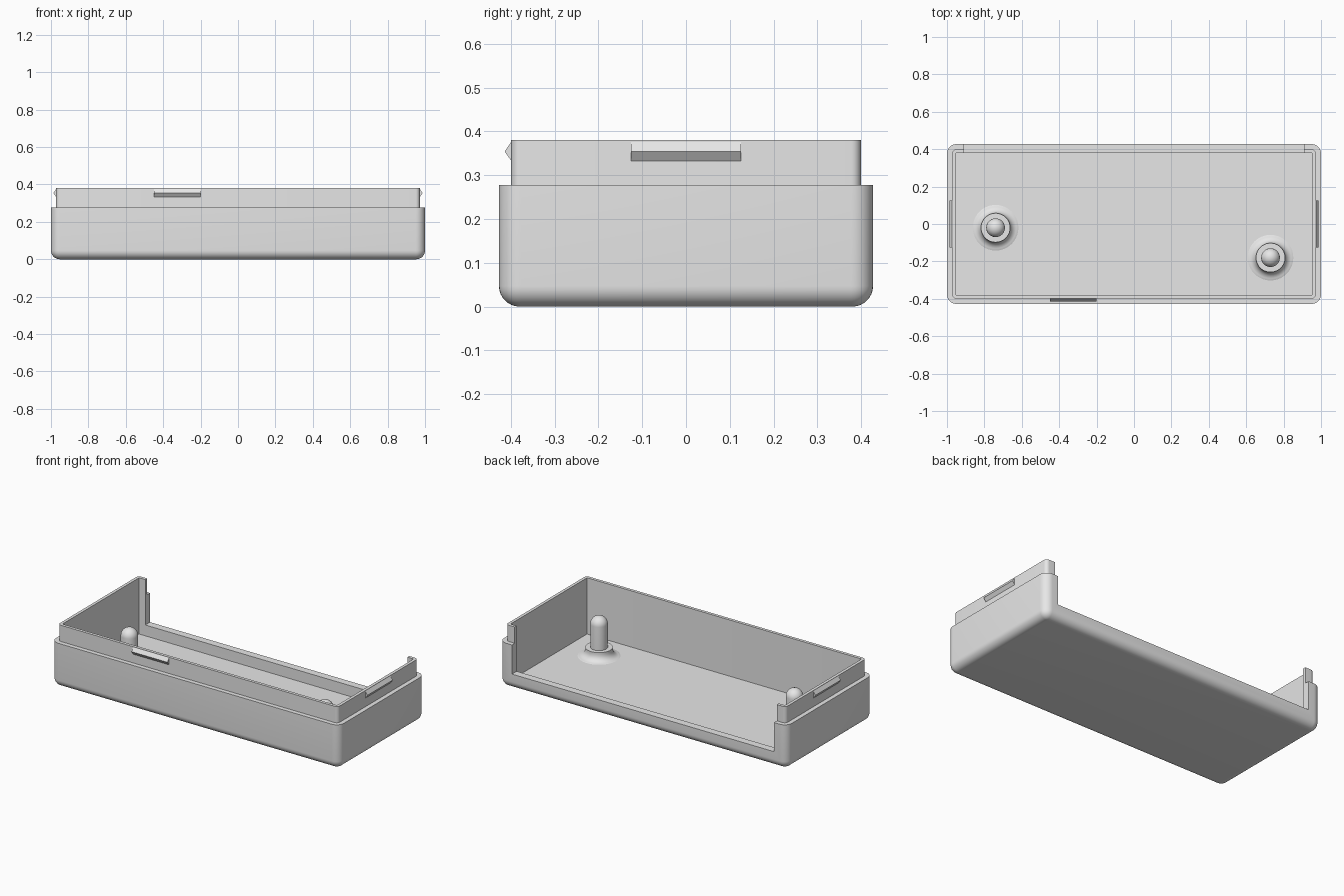
import bpy
import bmesh
from math import sin, cos, pi, radians

old = bpy.data.objects.get("Cube")
if old:
    bpy.data.objects.remove(old, do_unlink=True)

grey = bpy.data.materials.new("plain_grey")
grey.use_nodes = True
grey.diffuse_color = (0.8, 0.8, 0.8, 1)
grey.node_tree.nodes["Principled BSDF"].inputs["Base Color"].default_value = (0.8, 0.8, 0.8, 1)

HX, HY = 1.0, 0.427            # half size of the shell
RADIUS = 0.05                  # corner and bottom rounding
RIM, TOP = 0.278, 0.38         # shell rim and lip top
LIP, WALL = 0.028, 0.047       # insets of lip and inner wall
FLOOR = 0.027


def finish(name, bm, smooth=True):
    bmesh.ops.recalc_face_normals(bm, faces=bm.faces[:])
    mesh = bpy.data.meshes.new(name)
    bm.to_mesh(mesh)
    bm.free()
    mesh.materials.append(grey)
    obj = bpy.data.objects.new(name, mesh)
    bpy.context.collection.objects.link(obj)
    if smooth:
        smooth_object(obj)
    return obj


def activate(obj):
    bpy.ops.object.select_all(action='DESELECT')
    obj.select_set(True)
    bpy.context.view_layer.objects.active = obj


def smooth_object(obj):
    activate(obj)
    bpy.ops.object.shade_smooth_by_angle(angle=radians(30))


def rounded_ring(bm, inset, z, steps=8):
    """Rounded rectangle of vertices, inset from the shell outline."""
    r = max(RADIUS - inset, 0.003)
    ring = []
    for k, (sx, sy) in enumerate([(1, 1), (-1, 1), (-1, -1), (1, -1)]):
        for i in range(steps + 1):
            a = (k + i / steps) * pi / 2
            x = sx * (HX - inset - r) + r * cos(a)
            y = sy * (HY - inset - r) + r * sin(a)
            ring.append(bm.verts.new((x, y, z)))
    return ring


def loft(bm, rings):
    for low, high in zip(rings, rings[1:]):
        n = len(low)
        for i in range(n):
            j = (i + 1) % n
            bm.faces.new((low[i], low[j], high[j], high[i]))


# Tray: rounded bottom, shell, stepped lip, inner wall and floor
bm = bmesh.new()
fillet = 0.047
levels = []
for i in range(9):
    a = i / 8 * pi / 2
    levels.append((fillet * (1 - sin(a)), fillet * (1 - cos(a))))
levels += [(0, RIM), (LIP, RIM), (LIP, TOP), (WALL, TOP), (WALL, FLOOR)]
rings = [rounded_ring(bm, inset, z) for inset, z in levels]
loft(bm, rings)
bm.faces.new(rings[0])
bm.faces.new(rings[-1])
tray = finish("tray", bm, smooth=False)

# Wide opening in the back wall
bpy.ops.mesh.primitive_cube_add(size=1, location=(0, 0.445, 0.345))
cutter = bpy.context.object
cutter.name = "back_opening_cutter"
cutter.scale = (1.82, 0.15, 0.5)
cutter.hide_render = True
cut = tray.modifiers.new("back_opening", 'BOOLEAN')
cut.operation = 'DIFFERENCE'
cut.solver = 'EXACT'
cut.object = cutter
activate(tray)
bpy.ops.object.modifier_apply(modifier=cut.name)
bpy.data.objects.remove(cutter, do_unlink=True)
smooth_object(tray)


# Snap ridges: triangular bars on the lip
def snap_ridge(name, location, angle):
    bm = bmesh.new()
    ends = []
    for x in (-0.125, 0.125):
        ends.append([bm.verts.new((x, y, z)) for y, z in
                     ((0.002, 0.33), (-0.015, 0.354), (0.002, 0.379))])
    loft(bm, ends)
    for end in ends:
        bm.faces.new(end)
    ridge = finish(name, bm, smooth=False)
    ridge.location = location
    ridge.rotation_euler.z = angle


snap_ridge("front_snap_ridge", (-0.325, LIP - HY, 0), 0)
snap_ridge("left_snap_ridge", (HX - LIP, 0, 0), pi / 2)
snap_ridge("right_snap_ridge", (LIP - HX, 0, 0), -pi / 2)


# Locating pins: flared collar, shaft and domed tip
def pin(name, x, y, segments=40):
    r, dome = 0.05, 0.228
    profile = [(0.125, FLOOR - 0.002)]
    for i in range(7):
        a = i / 6 * pi / 2
        profile.append((0.122 - 0.044 * sin(a), FLOOR + 0.044 * (1 - cos(a))))
    profile += [(0.078, 0.082), (r, 0.082)]
    profile += [(r * cos(i / 10 * pi / 2), dome + r * sin(i / 10 * pi / 2)) for i in range(10)]
    bm = bmesh.new()
    circles = [[bm.verts.new((pr * cos(2 * pi * k / segments), pr * sin(2 * pi * k / segments), z))
                for k in range(segments)] for pr, z in profile]
    loft(bm, circles)
    bm.faces.new(circles[0])
    bmesh.ops.poke(bm, faces=[bm.faces.new(circles[-1])])
    tip = max(bm.verts, key=lambda v: v.co.z if abs(v.co.x) + abs(v.co.y) < 0.001 else 0)
    tip.co.z = dome + r
    finish(name, bm).location = (x, y, 0)


pin("right_pin", -0.74, -0.02)
pin("left_pin", 0.73, -0.18)
